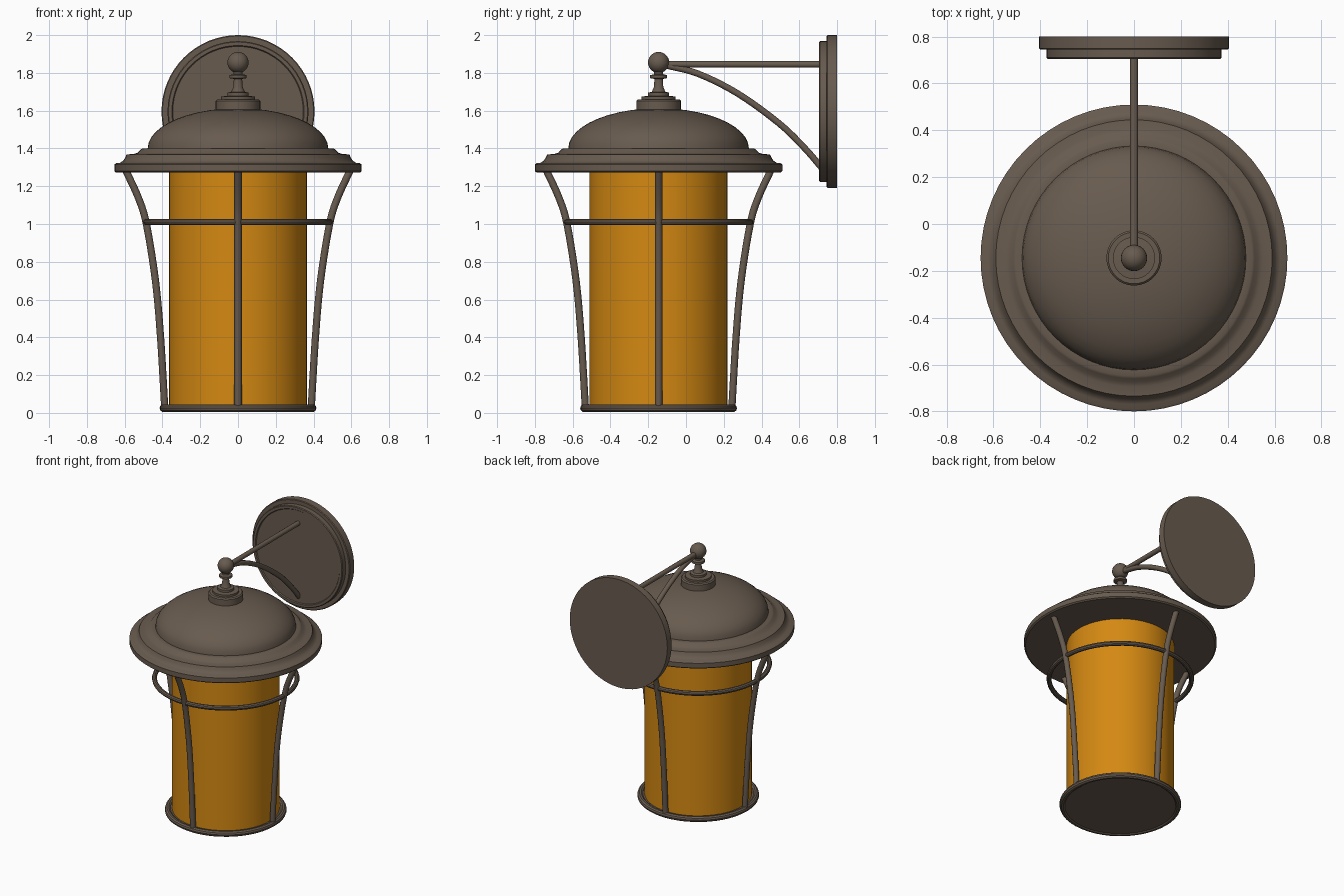
import bpy, bmesh, math
from mathutils import Vector, Matrix

cube = bpy.data.objects.get("Cube")
if cube:
    bpy.data.objects.remove(cube, do_unlink=True)

AXIS_Y = -0.145      # lantern axis
PLATE_Z = 1.595      # wall plate centre height


def material(name, rgb):
    m = bpy.data.materials.new(name)
    m.use_nodes = True
    m.diffuse_color = (*rgb, 1)
    m.node_tree.nodes["Principled BSDF"].inputs["Base Color"].default_value = (*rgb, 1)
    return m


bronze = material("bronze_brown", (0.138, 0.105, 0.078))
amber = material("amber_glass", (0.66, 0.25, 0.006))


def finish(name, bm, mat, angle=35):
    bmesh.ops.recalc_face_normals(bm, faces=bm.faces)
    me = bpy.data.meshes.new(name)
    bm.to_mesh(me)
    bm.free()
    ob = bpy.data.objects.new(name, me)
    bpy.context.collection.objects.link(ob)
    me.materials.append(mat)
    bpy.ops.object.select_all(action='DESELECT')
    ob.select_set(True)
    bpy.context.view_layer.objects.active = ob
    bpy.ops.object.shade_smooth_by_angle(angle=math.radians(angle))
    return ob


def lathe(name, profile, mat, matrix=Matrix.Translation((0, AXIS_Y, 0)), sides=48, closed=False):
    """Revolve (radius, height) points around z; open profiles get capped ends."""
    bm = bmesh.new()
    rings = [[bm.verts.new((r * math.cos(a), r * math.sin(a), z))
              for a in (2 * math.pi * i / sides for i in range(sides))] for r, z in profile]
    pairs = list(zip(rings, rings[1:]))
    if closed:
        pairs.append((rings[-1], rings[0]))
    else:
        bm.faces.new(rings[0])
        bm.faces.new(rings[-1])
    for lo, hi in pairs:
        for i in range(sides):
            j = (i + 1) % sides
            bm.faces.new((lo[i], lo[j], hi[j], hi[i]))
    bm.transform(matrix)
    return finish(name, bm, mat)


def ring(name, radius, z, tube):
    section = [(radius + tube * math.cos(a), z + tube * math.sin(a))
               for a in (math.pi * k / 5 for k in range(10))]
    return lathe(name, section, bronze, closed=True)


def smooth_path(pts, steps=5):
    """Catmull-Rom interpolation through the points."""
    p = [Vector(v) for v in pts]
    p = [2 * p[0] - p[1]] + p + [2 * p[-1] - p[-2]]
    out = []
    for a, b, c, d in zip(p, p[1:], p[2:], p[3:]):
        for s in range(steps):
            t = s / steps
            out.append(0.5 * (2 * b + (c - a) * t + (2 * a - 5 * b + 4 * c - d) * t * t
                              + (3 * b - a - 3 * c + d) * t ** 3))
    return out + [p[-2]]


def tube(name, path, radius, turn=0.0, sides=10):
    """Sweep a round section along a path in the yz plane, then turn it about the axis."""
    bm = bmesh.new()
    rings = []
    for i, p in enumerate(path):
        tangent = (path[min(i + 1, len(path) - 1)] - path[max(i - 1, 0)]).normalized()
        side = Vector((1, 0, 0))
        up = tangent.cross(side)
        rings.append([bm.verts.new(p + radius * (side * math.cos(a) + up * math.sin(a)))
                      for a in (2 * math.pi * k / sides for k in range(sides))])
    for lo, hi in zip(rings, rings[1:]):
        for i in range(sides):
            j = (i + 1) % sides
            bm.faces.new((lo[i], lo[j], hi[j], hi[i]))
    bm.faces.new(rings[0])
    bm.faces.new(rings[-1])
    bm.transform(Matrix.Translation((0, AXIS_Y, 0)) @ Matrix.Rotation(turn, 4, 'Z'))
    return finish(name, bm, bronze, 50)


# Glass cylinder and base
lathe("glass_shade", [(0.365, 0.03), (0.365, 1.28)], amber)
lathe("base_disc", [(0.395, 0.012), (0.395, 0.035)], bronze)
ring("base_ring", 0.394, 0.025, 0.021)
ring("upper_ring", 0.485, 1.01, 0.017)

# Four flared cage bars
bar = [(0, r, z) for r, z in [(0.388, 0.03), (0.41, 0.4), (0.437, 0.7),
                              (0.485, 1.0), (0.528, 1.14), (0.597, 1.29)]]
for k, place in enumerate(("back", "left", "front", "right")):
    tube(place + "_cage_bar", smooth_path(bar), 0.02, turn=-k * math.pi / 2)

# Stepped roof with a dome
brim = [(0.645, 1.272), (0.655, 1.28), (0.655, 1.315), (0.645, 1.322), (0.625, 1.324),
        (0.608, 1.335), (0.598, 1.35), (0.59, 1.368), (0.55, 1.371), (0.53, 1.378),
        (0.515, 1.395), (0.505, 1.4), (0.478, 1.4)]
dome = [(0.478 * math.cos(a), 1.4 + 0.213 * math.sin(a))
        for a in (math.radians(d) for d in range(8, 81, 8))]
lathe("roof", brim + dome, bronze, sides=64)

# Turned finial with a ball
lathe("finial_collar", [(0.118, 1.59), (0.118, 1.652), (0.11, 1.66), (0.09, 1.66), (0.09, 1.675),
                        (0.056, 1.678), (0.056, 1.695), (0.036, 1.7), (0.025, 1.725),
                        (0.022, 1.768), (0.045, 1.772), (0.045, 1.788), (0.024, 1.793),
                        (0.024, 1.83)], bronze, sides=32)
bm = bmesh.new()
bmesh.ops.create_uvsphere(bm, u_segments=24, v_segments=14, radius=0.056,
                          matrix=Matrix.Translation((0, AXIS_Y, 1.855)))
finish("finial_ball", bm, bronze)

# Arm and curved brace (distances measured from the lantern axis)
tube("arm_rod", [Vector((0, 0, 1.845)), Vector((0, 0.87, 1.845))], 0.018)
tube("arm_brace", smooth_path([(0, 0.03, 1.842), (0, 0.21, 1.795), (0, 0.42, 1.69), (0, 0.635, 1.535),
                               (0, 0.77, 1.405), (0, 0.87, 1.29)]), 0.018)

# Stepped wall plate, turned to face the front
to_wall = Matrix.Translation((0, 0.8, PLATE_Z)) @ Matrix.Rotation(math.pi / 2, 4, 'X')
lathe("wall_plate", [(0.405, 0), (0.405, 0.05), (0.4, 0.055), (0.373, 0.055), (0.373, 0.09),
                     (0.368, 0.095), (0.35, 0.095), (0.345, 0.088)], bronze, to_wall, sides=64)
